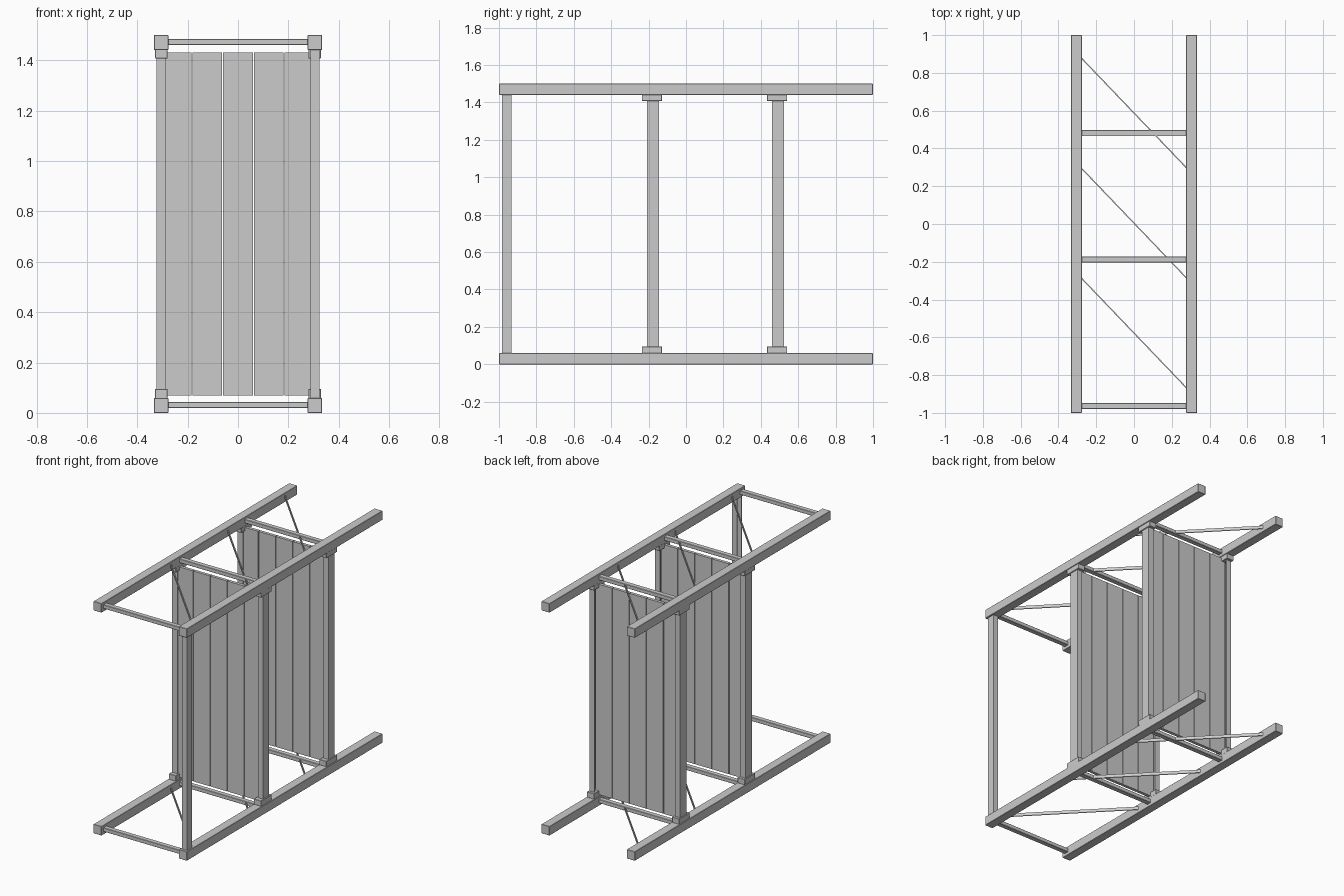
import bpy, bmesh
from mathutils import Vector

if "Cube" in bpy.data.objects:
    bpy.data.objects.remove(bpy.data.objects["Cube"])


def make_object(name, bm):
    bmesh.ops.recalc_face_normals(bm, faces=bm.faces)
    mesh = bpy.data.meshes.new(name)
    bm.to_mesh(mesh)
    bm.free()
    ob = bpy.data.objects.new(name, mesh)
    bpy.context.collection.objects.link(ob)


def add_box(bm, lo, hi):
    lo, hi = Vector(lo), Vector(hi)
    for v in bmesh.ops.create_cube(bm, size=1)["verts"]:
        v.co = (lo + hi) / 2 + v.co * (hi - lo)


def box(name, lo, hi, bevel=0.0):
    bm = bmesh.new()
    add_box(bm, lo, hi)
    if bevel:
        bmesh.ops.bevel(bm, geom=bm.edges[:], offset=bevel, segments=1, affect='EDGES')
    make_object(name, bm)


def channel(name, side, y0, y1):
    # upright with a C section, open towards the middle of the frame
    a, b, t = 0.288, 0.324, 0.006
    pts = [(a, y0), (b, y0), (b, y1), (a, y1),
           (a, y1 - t), (b - t, y1 - t), (b - t, y0 + t), (a, y0 + t)]
    bm = bmesh.new()
    low = [bm.verts.new((side * x, y, 0.058)) for x, y in pts]
    high = [bm.verts.new((side * x, y, 1.442)) for x, y in pts]
    for i in range(len(pts)):
        j = (i + 1) % len(pts)
        bm.faces.new((low[i], low[j], high[j], high[i]))
    bm.faces.new(low[::-1])
    bm.faces.new(high)
    make_object(name, bm)


def brace(name, y0, y1, z):
    # flat strip standing on edge, running diagonally between the rails
    a, b = Vector((-0.28, y0, z)), Vector((0.28, y1, z))
    d = (b - a).normalized()
    side = Vector((-d.y, d.x, 0)) * 0.003
    up = Vector((0, 0, 0.010))
    bm = bmesh.new()
    rings = [[bm.verts.new(p + s * side + u * up)
              for s, u in ((-1, -1), (1, -1), (1, 1), (-1, 1))] for p in (a, b)]
    for i in range(4):
        j = (i + 1) % 4
        bm.faces.new((rings[0][i], rings[0][j], rings[1][j], rings[1][i]))
    bm.faces.new(rings[0])
    bm.faces.new(rings[1])
    make_object(name, bm)


def plank_panel(name, y):
    # five flat upright planks with narrow gaps
    bm = bmesh.new()
    for k in range(-2, 3):
        cx = k * 0.122
        add_box(bm, (cx - 0.059, y - 0.010, 0.07), (cx + 0.059, y + 0.010, 1.43))
    make_object(name, bm)


# long rails
for side, label in ((-1, "left"), (1, "right")):
    x0, x1 = sorted((side * 0.276, side * 0.334))
    box(f"{label}_bottom_rail", (x0, -1, 0), (x1, 1, 0.059), 0.002)
    box(f"{label}_top_rail", (x0, -1, 1.441), (x1, 1, 1.5), 0.002)

# panel frames: uprights, brackets and planks
for y, row in ((-0.182, "middle"), (0.487, "rear")):
    plank_panel(f"{row}_plank_panel", y - 0.006)
    for side, label in ((-1, "left"), (1, "right")):
        channel(f"{row}_{label}_upright", side, y - 0.027, y + 0.037)
        x0, x1 = sorted((side * 0.279, side * 0.33))
        for z0, z1, end in ((0.058, 0.095, "bottom"), (1.408, 1.442, "top")):
            box(f"{row}_{label}_{end}_bracket", (x0, y - 0.054, z0),
                (x1, y + 0.054, z1), 0.002)

# single front upright on the right
channel("front_right_upright", 1, -0.984, -0.933)

# crossbars and diagonal braces, bottom and top
for z, level in ((0.031, "bottom"), (1.473, "top")):
    for y, row in ((-0.964, "front"), (-0.188, "middle"), (0.481, "rear")):
        box(f"{row}_{level}_crossbar", (-0.28, y - 0.016, z - 0.0125),
            (0.28, y + 0.016, z + 0.0125), 0.002)
    for i, y in enumerate((-0.285, 0.297, 0.88)):
        brace(f"{level}_brace_{i + 1}", y, y - 0.585, z)
